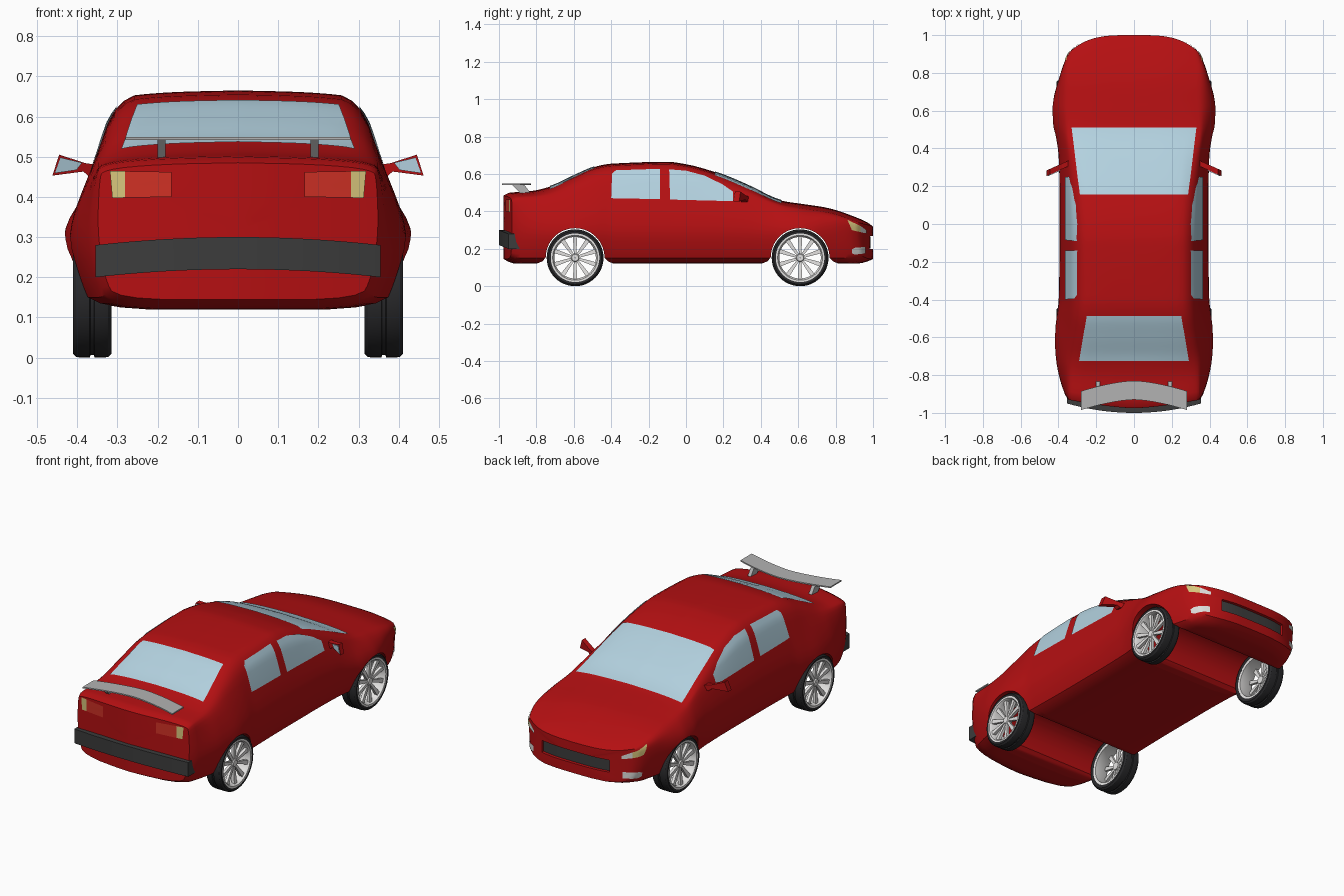
import bpy, bmesh, math
from mathutils import Vector
from mathutils.bvhtree import BVHTree

if "Cube" in bpy.data.objects:
    bpy.data.objects.remove(bpy.data.objects["Cube"])


def mat(name, r, g, b):
    m = bpy.data.materials.new(name)
    m.diffuse_color = (r, g, b, 1)
    m.use_nodes = True
    m.node_tree.nodes["Principled BSDF"].inputs["Base Color"].default_value = m.diffuse_color
    return m


RED = mat("body red", .46, .005, .006)
GLASS = mat("window glass", .45, .64, .74)
TYRE = mat("tyre rubber", .022, .022, .024)
RIM = mat("rim silver", .78, .77, .76)
TRIM = mat("dark trim", .045, .045, .045)
WING = mat("spoiler grey", .45, .45, .45)
TAIL = mat("tail lamp red", .62, .03, .018)
AMBER = mat("lamp yellow", .68, .56, .2)
CLEAR = mat("lamp white", .72, .72, .7)


def make(name, verts, faces, m=None, fix=True):
    bm = bmesh.new()
    vs = [bm.verts.new(v) for v in verts]
    for f in faces:
        bm.faces.new([vs[i] for i in f])
    bmesh.ops.remove_doubles(bm, verts=bm.verts, dist=1e-5)
    if fix:
        bmesh.ops.recalc_face_normals(bm, faces=bm.faces)
    me = bpy.data.meshes.new(name)
    bm.to_mesh(me)
    bm.free()
    ob = bpy.data.objects.new(name, me)
    bpy.context.collection.objects.link(ob)
    if m:
        me.materials.append(m)
    return ob


def smooth(ob, deg=32):
    bpy.ops.object.select_all(action='DESELECT')
    ob.select_set(True)
    bpy.context.view_layer.objects.active = ob
    bpy.ops.object.shade_smooth_by_angle(angle=math.radians(deg))


def loft(name, rings, m=None, caps=True, closed=False):
    n, k = len(rings[0]), len(rings)
    faces = [(i * n + j, i * n + (j + 1) % n, (i + 1) % k * n + (j + 1) % n, (i + 1) % k * n + j)
             for i in range(k if closed else k - 1) for j in range(n)]
    if caps and not closed:
        faces += [tuple(range(n))[::-1], tuple(range((k - 1) * n, k * n))]
    return make(name, [p for r in rings for p in r], faces, m)


def sweep(name, xs, fn, m=None):
    return loft(name, [[(x, y, z) for y, z in fn(x)] for x in xs], m)


# Body stations: y, top z, half width, belt half width, belt z, roof half width
ST = [(-.975, .485, .35, .345, .445, .335), (-.955, .498, .365, .355, .455, .335),
      (-.82, .51, .405, .36, .465, .325), (-.72, .535, .42, .365, .47, .315),
      (-.6, .59, .427, .365, .475, .31), (-.48, .64, .415, .365, .475, .305),
      (-.4, .655, .405, .362, .475, .303), (-.1, .665, .4, .362, .47, .303),
      (0, .652, .4, .362, .465, .305), (.155, .61, .4, .362, .46, .31),
      (.35, .53, .405, .362, .455, .325), (.46, .475, .42, .365, .44, .34),
      (.52, .455, .435, .372, .425, .33), (.62, .44, .442, .38, .41, .31),
      (.75, .42, .43, .38, .39, .3), (.9, .372, .395, .375, .345, .3),
      (.985, .332, .36, .35, .305, .28), (1, .318, .345, .335, .295, .27)]


def val(y, c):
    y = max(ST[0][0], min(ST[-1][0], y))
    i = max(k for k in range(len(ST) - 1) if ST[k][0] <= y)

    def slope(k):
        return (ST[k + 1][c] - ST[k][c]) / (ST[k + 1][0] - ST[k][0])

    def tan(k):
        if k in (0, len(ST) - 1):
            return slope(min(k, len(ST) - 2))
        a, b = slope(k - 1), slope(k)
        return 0 if a * b <= 0 else 2 * a * b / (a + b)
    h = ST[i + 1][0] - ST[i][0]
    t = (y - ST[i][0]) / h
    return (ST[i][c] * (2*t**3 - 3*t*t + 1) + ST[i + 1][c] * (3*t*t - 2*t**3)
            + h * (tan(i) * (t**3 - 2*t*t + t) + tan(i + 1) * (t**3 - t*t)))


def bend(x, y):
    # rounds nose and tail in plan
    if y > .6:
        return y - 3.84 * abs(x)**3.5 * (y - .6) / .4
    if y < -.7:
        return y + .045 * (abs(x) / .35)**1.5 * (-.7 - y) / .275
    return y


def section(y, s=1):
    zt, w, b, zbelt, r = (val(y, c) for c in range(1, 6))
    e = max(0, (y - .9) / .1, (-.9 - y) / .075)
    zb = .12 + .025 * e * e
    pts = [(0, zb), (.87 * w, zb), (.95 * w, .2), (w, .31), (b, zbelt),
           (r, zt - .017), (.6 * r, zt - .004), (0, zt)]
    if y > .6:
        pts = [(x, z + (val(bend(x, y), 1) - zt if k > 3 else 0)) for k, (x, z) in enumerate(pts)]
    for _ in range(2):      # corner cutting
        q = [pts[0]]
        for (x0, z0), (x1, z1) in zip(pts, pts[1:]):
            q += [(x0*.75 + x1*.25, z0*.75 + z1*.25), (x0*.25 + x1*.75, z0*.25 + z1*.75)]
        pts = q + [pts[-1]]
    zm = (zb + zt) / 2
    pts = [(x * s, zm + (z - zm) * s) for x, z in pts]
    pts += [(-x, z) for x, z in pts[-2:0:-1]]
    return [(x, bend(x, y), z) for x, z in pts]


N = 76
shrink = (0, .2, .4, .6, .8, .93)
rings = [section(-.975, s) for s in shrink]
rings += [section(-.975 + 1.975 * i / N) for i in range(N + 1)]
rings += [section(1, s) for s in shrink[::-1]]
V, F, n = [p for r in rings for p in r], [], len(rings[0])
for i in range(len(rings) - 1):
    for j in range(n):
        a, b, c, d = i*n + j, i*n + (j + 1) % n, (i + 1)*n + (j + 1) % n, (i + 1)*n + j
        F.append((a, c, d) if i == 0 else (a, b, c) if i == len(rings) - 2 else (a, b, c, d))
body = make("car_body", V, F, RED)


# Wheel tunnels and grille recess are cut out of the body
def arch(yc):
    p = [(.157 * math.cos(math.pi * i / 28), .153 + .157 * math.sin(math.pi * i / 28)) for i in range(29)]
    p = [(.215, .04), (.215, .117), (.175, .133)] + p + [(-.175, .133), (-.215, .117), (-.215, .04)]
    return [(yc + y, z) for y, z in p]


AXLES = (-.593, .61)
gx = [-.21 + .42 * i / 12 for i in range(13)]
cutters = [sweep("arch_cutter", (-.6, .6), lambda x, a=a: arch(a)) for a in AXLES]
cutters.append(sweep("grille_cutter", gx, lambda x: [
    (bend(x, 1) - .018, .2), (1.1, .2), (1.1, .268), (bend(x, 1) - .018, .268)]))
bpy.context.view_layer.objects.active = body
for c in cutters:
    md = body.modifiers.new("cut", 'BOOLEAN')
    md.operation, md.solver, md.object = 'DIFFERENCE', 'EXACT', c
    bpy.ops.object.modifier_apply(modifier=md.name)
    bpy.data.objects.remove(c)
smooth(body)
bm = bmesh.new()
bm.from_mesh(body.data)
tree = BVHTree.FromBMesh(bm)


# Thin plates draped on the body between two outlines seen along one axis
def patch(name, axis, sign, lo, hi, m, sub=6, rows=8):
    d = Vector((0, 0, 0))
    d[axis] = -sign

    def refine(p):
        return [Vector(a).lerp(Vector(b), t / sub) for a, b in zip(p, p[1:]) for t in range(sub)] + [Vector(p[-1])]
    L, H = refine(lo), refine(hi)
    verts = []
    for r in range(rows + 1):
        for a, b in zip(L, H):
            q = list(a.lerp(b, r / rows))
            q.insert(axis, 2 * sign)
            co, no, _, _ = tree.ray_cast(Vector(q), d)
            if co is None:
                co, no, _, _ = tree.find_nearest(Vector(q))
            verts.append(co + no * .004)
    k = len(L)
    faces = []
    for r in range(rows):
        for j in range(k - 1):
            f = (r*k + j, r*k + j + 1, (r + 1)*k + j + 1, (r + 1)*k + j)
            nrm = (verts[f[2]] - verts[f[0]]).cross(verts[f[3]] - verts[f[1]])
            faces.append(f if nrm.dot(d) < 0 else f[::-1])
    smooth(make(name, verts, faces, m, fix=False))


patch("windshield", 2, 1, [(-.33, .51), (.33, .51)], [(-.285, .155), (.285, .155)], GLASS, 24, 14)
patch("rear_window", 2, 1, [(-.29, -.725), (.29, -.725)], [(-.25, -.487), (.25, -.487)], GLASS, 24, 12)
patch("grille", 1, 1, [(-.208, .202), (.208, .202)], [(-.208, .266), (.208, .266)], TRIM, 16, 2)
for s in (1, -1):
    patch("front_side_window", 0, s, [(-.085, .462), (0, .46), (.1, .457), (.19, .455), (.25, .453)],
          [(-.09, .622), (0, .615), (.1, .588), (.19, .545), (.25, .505)], GLASS)
    patch("rear_side_window", 0, s, [(-.4, .47), (-.38, .468), (-.14, .465)],
          [(-.395, .6), (-.375, .617), (-.14, .625)], GLASS)
    patch("headlamp_yellow", 0, s, [(.885, .3), (.93, .289)], [(.862, .352), (.93, .322)], AMBER)
    patch("headlamp_white", 0, s, [(.93, .289), (.96, .282)], [(.93, .322), (.96, .3)], CLEAR)
    patch("fog_lamp", 0, s, [(.885, .178), (.9, .17), (.957, .175)], [(.885, .198), (.9, .206), (.957, .21)], CLEAR)
    patch("tail_lamp", 1, -1, [(s * .165, .4), (s * .28, .398)], [(s * .165, .462), (s * .28, .464)], TAIL)
    patch("tail_marker", 1, -1, [(s * .28, .398), (s * .312, .397)], [(s * .28, .464), (s * .318, .464)], AMBER)
bm.free()


# Rear bumper and spoiler
def bumper(x):
    t = (x / .355)**2
    y = -1 + .05 * t
    return [(y, .22 - .02*t), (y, .3 - .02*t), (y + .06, .3 - .02*t), (y + .06, .22 - .02*t)]


def wing(x):
    y = -.83 - .055 * (abs(x) / .28)**1.6
    return [(y, .542), (y, .549), (y - .1, .549), (y - .1, .542)]


smooth(sweep("rear_bumper", [.355 * i / 10 for i in range(-10, 11)], bumper, TRIM))
smooth(sweep("spoiler", [.28 * i / 12 for i in range(-12, 13)], wing, WING))
for s in (1, -1):
    sweep("spoiler_support", (s * .18, s * .2),
          lambda x: [(-.93, .543), (-.865, .543), (-.825, .49), (-.88, .49)], WING)


# Door mirrors
def prism(name, s, pts, off, depth, m):
    loft(name, [[(s * x, .3 - .45 * (x - .36) + o, z) for x, z in pts] for o in (off, off + depth)], m)


for s in (1, -1):
    prism("door_mirror", s, [(.34, .478), (.38, .484), (.445, .505), (.462, .453), (.385, .463),
                             (.37, .45), (.34, .45)], 0, .03, RED)
    prism("mirror_glass", s, [(.388, .485), (.442, .498), (.456, .459), (.402, .467)], -.004, .005, GLASS)

# Wheels: tyre, rim barrel, hub and ten spokes
R, CX = .152, .363
TP = [(.124, -.045), (.142, -.048), (.15, -.04), (R, -.03), (R, -.006), (.146, -.004), (.146, .004),
      (R, .006), (R, .03), (.15, .04), (.142, .048), (.124, .045)]
RP = [(.13, .047), (.12, .047), (.111, .032), (.111, -.042), (.13, -.046)]
HP = [(.001, .036), (.018, .036), (.022, .03), (.022, .005), (.001, .005)]


def turn(name, prof, s, yc, m):
    smooth(loft(name, [[(s * (CX + x), yc + r * math.cos(a), R + r * math.sin(a)) for r, x in prof]
                       for a in (math.tau * i / 48 for i in range(48))], m, closed=True))


for yc in AXLES:
    for s in (1, -1):
        turn("tyre", TP, s, yc, TYRE)
        turn("rim", RP, s, yc, RIM)
        turn("hub", HP, s, yc, RIM)
        for i in range(10):
            a = math.tau * (i + .5) / 10
            ca, sa = math.cos(a), math.sin(a)
            ends = []
            for r, w, x in ((.015, .006, .03), (.117, .012, .038)):
                ends.append([(s * (CX + x + dx), yc + r*ca - t*sa, R + r*sa + t*ca)
                             for dx, t in ((0, -w), (0, w), (-.016, w), (-.016, -w))])
            loft("spoke", ends, RIM)
